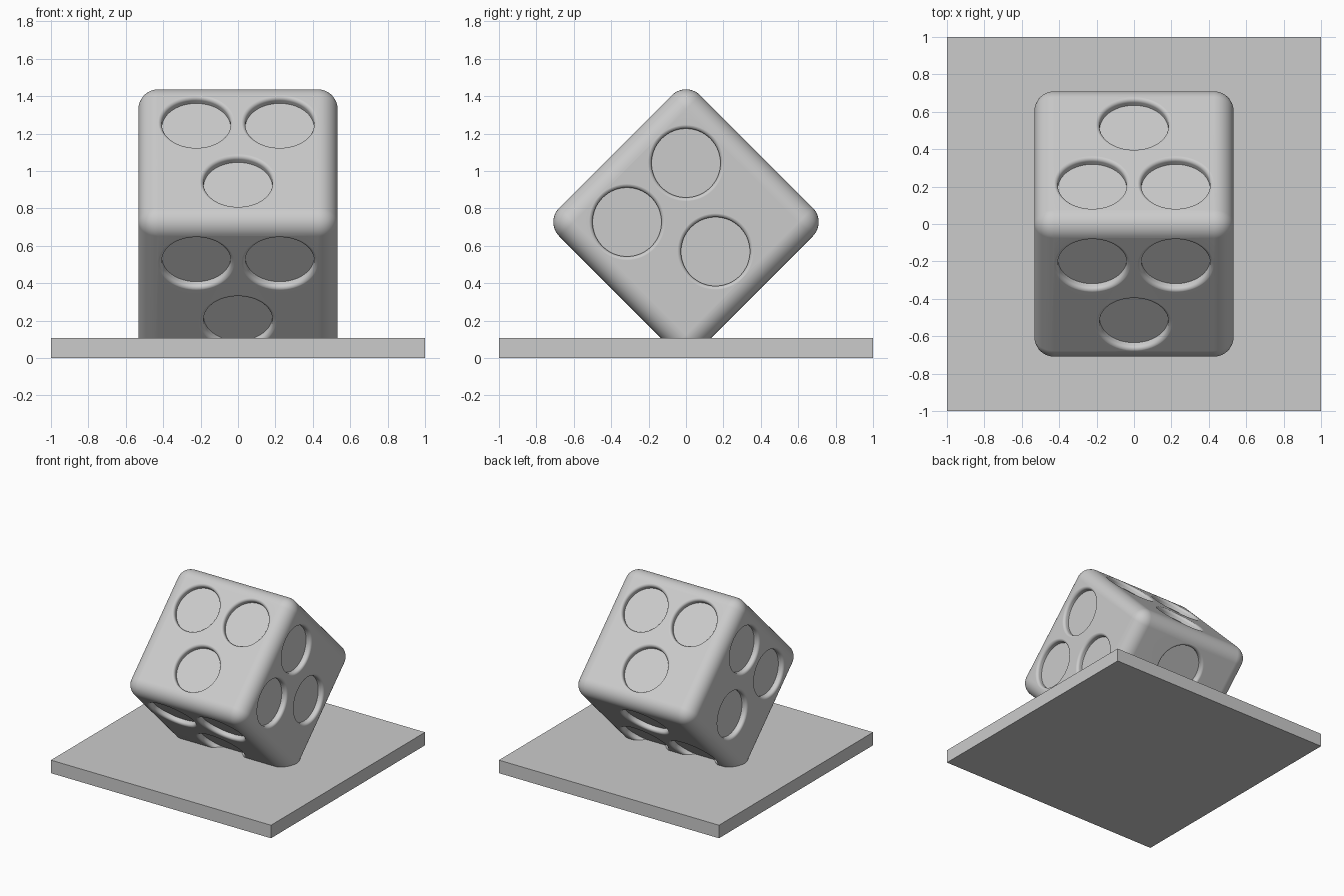
import bpy, bmesh, math
from mathutils import Matrix, Vector

if "Cube" in bpy.data.objects:
    bpy.data.objects.remove(bpy.data.objects["Cube"], do_unlink=True)

HALF = 0.533            # half the die's edge length
ROUND = 0.107           # edge rounding
CENTRE_Z = 0.727
PLATE_T = 0.107
PIP_R, PIP_DEPTH, PIP_FILLET, PIP_STEP = 0.184, 0.043, 0.0213, 0.223

grey = bpy.data.materials.new("light_grey")
grey.use_nodes = True
colour = (0.6, 0.6, 0.6, 1)
grey.diffuse_color = colour
grey.node_tree.nodes["Principled BSDF"].inputs["Base Color"].default_value = colour


def make_object(name, bm):
    bmesh.ops.recalc_face_normals(bm, faces=bm.faces)
    mesh = bpy.data.meshes.new(name)
    bm.to_mesh(mesh)
    bm.free()
    mesh.materials.append(grey)
    obj = bpy.data.objects.new(name, mesh)
    bpy.context.collection.objects.link(obj)
    return obj


def add_pip(bm, matrix, sides=64, arc=6):
    """Lathed recess: flat floor, straight wall, rounded rim."""
    outer = PIP_R + PIP_FILLET
    profile = [(PIP_R, -PIP_DEPTH)]
    for i in range(arc + 1):
        a = math.pi / 2 * i / arc
        profile.append((outer - PIP_FILLET * math.cos(a),
                        PIP_FILLET * (math.sin(a) - 1) + 0.0002))
    profile.append((outer, 0.06))
    rings = []
    for r, h in profile:
        rings.append([bm.verts.new(matrix @ Vector((
            r * math.cos(math.tau * k / sides), r * math.sin(math.tau * k / sides), h)))
            for k in range(sides)])
    for low, high in zip(rings, rings[1:]):
        for k in range(sides):
            n = (k + 1) % sides
            bm.faces.new((low[k], low[n], high[n], high[k]))
    bm.faces.new(rings[0][::-1])
    bm.faces.new(rings[-1])


# Ground plate
bm = bmesh.new()
bmesh.ops.create_cube(bm, size=1, matrix=Matrix.Translation((0, 0, PLATE_T / 2))
                      @ Matrix.Diagonal((2, 2, PLATE_T, 1)))
make_object("base_plate", bm)

# Rounded die body
bm = bmesh.new()
bmesh.ops.create_cube(bm, size=2 * HALF)
bmesh.ops.bevel(bm, geom=bm.edges[:], offset=ROUND, offset_type='OFFSET',
                segments=10, profile=0.5, affect='EDGES', clamp_overlap=True)
die = make_object("die", bm)

# Three pips per side: a pair towards "up" and a single one opposite
X, Y, Z = Vector((1, 0, 0)), Vector((0, 1, 0)), Vector((0, 0, 1))
bm = bmesh.new()
for normal, up in ((X, Z), (-X, Z), (Y, Z), (-Y, Z), (Z, Y), (-Z, -Y)):
    side = up.cross(normal)
    basis = Matrix((side, up, normal)).transposed().to_4x4()
    for u, v in ((-1, 1), (1, 1), (0, -1)):
        place = Matrix.Translation(normal * HALF + (side * u + up * v) * PIP_STEP)
        add_pip(bm, place @ basis)
cutter = make_object("pip_cutter", bm)
cutter.hide_render = True

cut = die.modifiers.new("pips", 'BOOLEAN')
cut.operation, cut.solver, cut.object = 'DIFFERENCE', 'EXACT', cutter

# Apply the recesses, then smooth
bpy.ops.object.select_all(action='DESELECT')
die.select_set(True)
bpy.context.view_layer.objects.active = die
bpy.ops.object.modifier_apply(modifier=cut.name)
bpy.data.objects.remove(cutter, do_unlink=True)
bpy.ops.object.shade_smooth_by_angle(angle=math.radians(35))
weighted = die.modifiers.new("even_shading", 'WEIGHTED_NORMAL')
weighted.keep_sharp = True

# Balance the die on one edge, sunk into the plate
die.rotation_euler.x = math.radians(45)
die.location.z = CENTRE_Z
